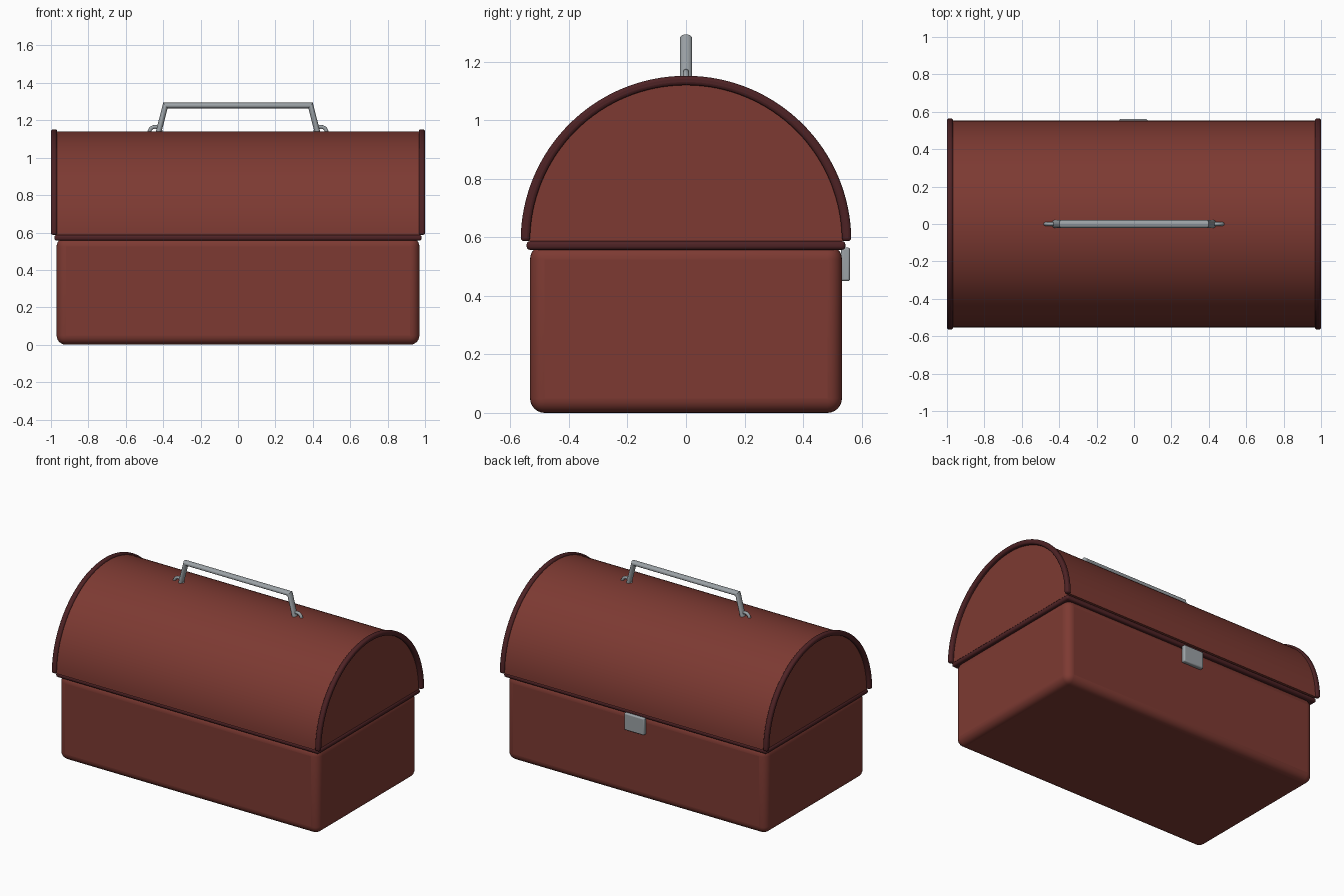
import bpy, bmesh
from math import pi, cos, sin, radians
from mathutils import Vector

cube = bpy.data.objects.get("Cube")
if cube:
    bpy.data.objects.remove(cube, do_unlink=True)


def material(name, rgb, rough=0.6):
    m = bpy.data.materials.new(name)
    m.use_nodes = True
    m.diffuse_color = (*rgb, 1)
    bsdf = m.node_tree.nodes["Principled BSDF"]
    bsdf.inputs["Base Color"].default_value = (*rgb, 1)
    bsdf.inputs["Roughness"].default_value = rough
    return m


RED = material("brick red paint", (0.205, 0.042, 0.032))
DARK = material("dark maroon trim", (0.075, 0.016, 0.018))
STEEL = material("grey steel", (0.33, 0.36, 0.38))


def finish(bm, name, mat, bevel=0, segments=3, angle=40):
    """Turn a bmesh into a smooth-shaded object with rounded edges."""
    bmesh.ops.recalc_face_normals(bm, faces=bm.faces)
    me = bpy.data.meshes.new(name)
    bm.to_mesh(me)
    bm.free()
    me.materials.append(mat)
    ob = bpy.data.objects.new(name, me)
    bpy.context.collection.objects.link(ob)
    bpy.ops.object.select_all(action='DESELECT')
    ob.select_set(True)
    bpy.context.view_layer.objects.active = ob
    if bevel:
        mod = ob.modifiers.new("rounded edges", 'BEVEL')
        mod.width, mod.segments = bevel, segments
        mod.limit_method, mod.angle_limit = 'ANGLE', radians(50)
    bpy.ops.object.shade_smooth_by_angle(angle=radians(angle))
    return ob


def box(name, lo, hi, mat, bevel, segments=3):
    bm = bmesh.new()
    bmesh.ops.create_cube(bm, size=1)
    lo, hi = Vector(lo), Vector(hi)
    for v in bm.verts:
        v.co = (lo + hi) / 2 + v.co * (hi - lo)
    return finish(bm, name, mat, bevel, segments)


def extrude_x(name, profile, x0, x1, mat, bevel=0):
    """Extrude a (y, z) outline along x."""
    bm = bmesh.new()
    face = bm.faces.new([bm.verts.new((x0, y, z)) for y, z in profile])
    ext = bmesh.ops.extrude_face_region(bm, geom=[face])["geom"]
    moved = [g for g in ext if isinstance(g, bmesh.types.BMVert)]
    bmesh.ops.translate(bm, verts=moved, vec=(x1 - x0, 0, 0))
    return finish(bm, name, mat, bevel)


def arch(radius, base, steps=64):
    return [(radius * cos(pi * i / steps), base + radius * sin(pi * i / steps))
            for i in range(steps + 1)]


def tube(name, points, ry, rxz, mat, sides=20):
    """Mitred oval tube along a path in the xz plane."""
    bm = bmesh.new()
    pts = [Vector(p) for p in points]
    rings = []
    for i, p in enumerate(pts):
        a = (p - pts[i - 1]).normalized() if i else None
        b = (pts[i + 1] - p).normalized() if i < len(pts) - 1 else None
        tan = ((a or b) + (b or a)).normalized()
        side = Vector((-tan.z, 0, tan.x)) / tan.dot(a or b)
        rings.append([bm.verts.new(p + side * rxz * cos(t) + Vector((0, ry * sin(t), 0)))
                      for t in (2 * pi * k / sides for k in range(sides))])
    for r, s in zip(rings, rings[1:]):
        for k in range(sides):
            n = (k + 1) % sides
            bm.faces.new((r[k], r[n], s[n], s[k]))
    bm.faces.new(rings[0])
    bm.faces.new(rings[-1])
    return finish(bm, name, mat)


def torus(name, centre, major, minor, mat, n=28, m=12):
    """Ring standing in the xz plane."""
    bm = bmesh.new()
    rings = []
    for i in range(n):
        u = 2 * pi * i / n
        out = Vector((cos(u), 0, sin(u)))
        rings.append([bm.verts.new(Vector(centre) + out * (major + minor * cos(v))
                                   + Vector((0, minor * sin(v), 0)))
                      for v in (2 * pi * j / m for j in range(m))])
    for i in range(n):
        r, s = rings[i], rings[(i + 1) % n]
        for j in range(m):
            k = (j + 1) % m
            bm.faces.new((r[j], s[j], s[k], r[k]))
    return finish(bm, name, mat)


# Lower box and the trim band around its mouth
box("lower_box", (-0.97, -0.533, 0), (0.97, 0.533, 0.575), RED, 0.05, 6)
box("seam_band", (-0.982, -0.545, 0.557), (0.982, 0.545, 0.587), DARK, 0.012)

# Barrel lid with a rolled rim at each end
BASE = 0.587
extrude_x("barrel_lid", arch(0.553, BASE), -0.975, 0.975, RED)
for label, sx in (("left", 1), ("right", -1)):
    rim = arch(0.565, BASE) + arch(0.533, BASE)[::-1]
    extrude_x(label + "_lid_rim", rim, 0.967 * sx, sx, DARK, 0.011)

# Carrying handle and its mounting rings
tube("handle", [(-0.425, 0, 1.135), (-0.388, 0, 1.279),
                (0.388, 0, 1.279), (0.425, 0, 1.135)], 0.021, 0.015, STEEL)
for label, sx in (("left", 1), ("right", -1)):
    torus(label + "_handle_ring", (0.443 * sx, 0, 1.134), 0.031, 0.01, STEEL)

# Latch plate on the back
box("latch", (-0.078, 0.53, 0.45), (0.072, 0.561, 0.565), STEEL, 0.008)
